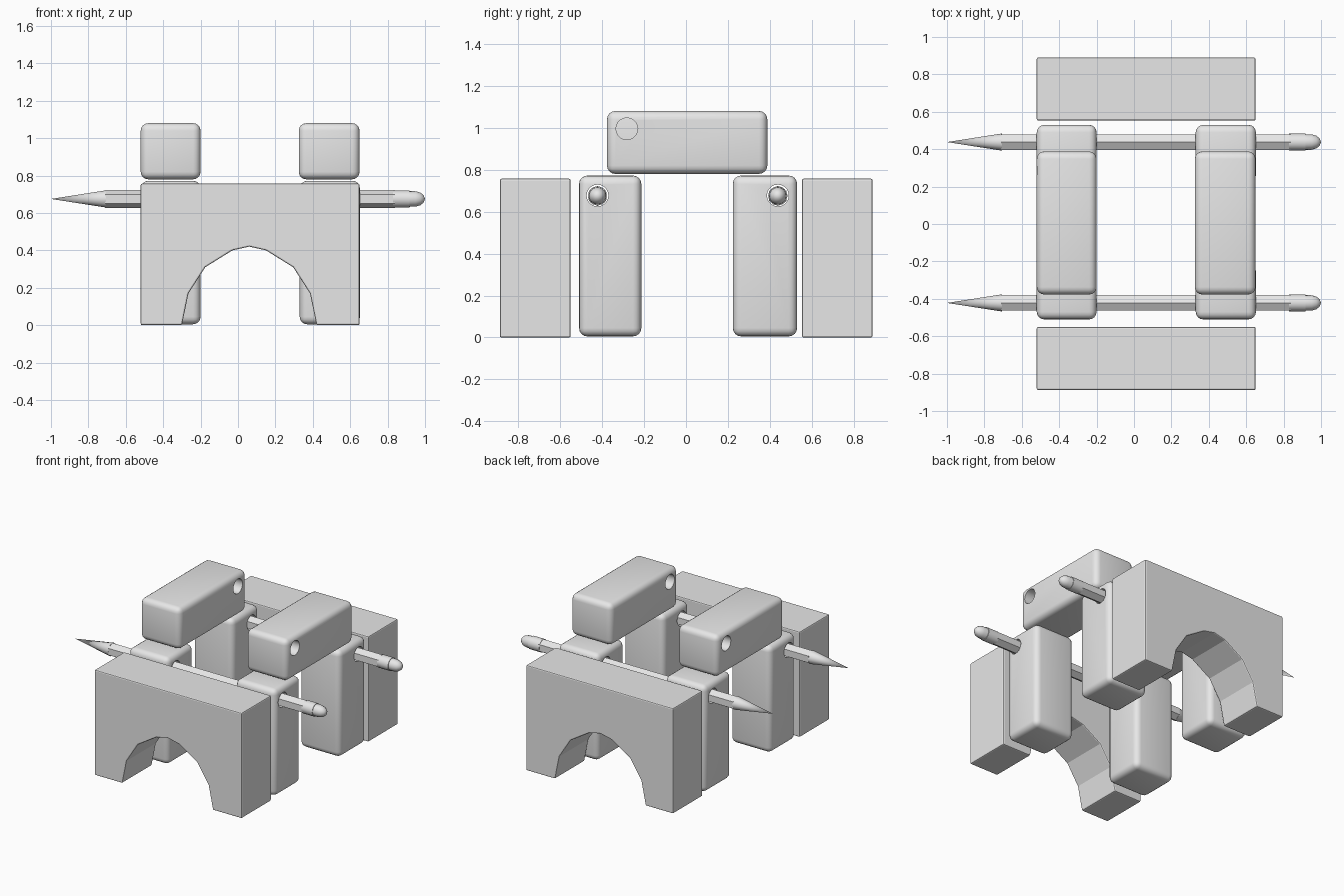
import bpy, bmesh, math
from mathutils import Matrix, Vector

if "Cube" in bpy.data.objects:
    bpy.data.objects.remove(bpy.data.objects["Cube"])

gray = bpy.data.materials.new("light gray")
gray.diffuse_color = (0.8, 0.8, 0.8, 1)
gray.use_nodes = True
gray.node_tree.nodes["Principled BSDF"].inputs["Base Color"].default_value = gray.diffuse_color


def finish(name, bm, angle=30):
    bmesh.ops.recalc_face_normals(bm, faces=bm.faces)
    me = bpy.data.meshes.new(name)
    bm.to_mesh(me)
    bm.free()
    ob = bpy.data.objects.new(name, me)
    bpy.context.collection.objects.link(ob)
    me.materials.append(gray)
    bpy.ops.object.select_all(action='DESELECT')
    ob.select_set(True)
    bpy.context.view_layer.objects.active = ob
    bpy.ops.object.shade_smooth_by_angle(angle=math.radians(angle))
    return ob


def lathe_x(name, profile, sides, y, z, phase=0.0):
    """Loft rings (x, radius) along x; zero radius makes a point."""
    bm = bmesh.new()
    rings = []
    for x, r in profile:
        if r == 0:
            rings.append([bm.verts.new((x, y, z))])
        else:
            rings.append([bm.verts.new((x, y + r * math.sin(phase + 2 * math.pi * i / sides),
                                        z + r * math.cos(phase + 2 * math.pi * i / sides)))
                          for i in range(sides)])
    for a, b in zip(rings, rings[1:]):
        for i in range(sides):
            j = (i + 1) % sides
            quad = [a[i % len(a)], a[j % len(a)], b[j % len(b)], b[i % len(b)]]
            bm.faces.new(list(dict.fromkeys(quad)))
    for ring in (rings[0], rings[-1]):
        if len(ring) > 2:
            bm.faces.new(ring)
    return finish(name, bm)


def drilled_block(name, lo, hi, hole_y, hole_z, bevel=0.04):
    """Rounded wooden block with a hole drilled along x."""
    lo, hi = Vector(lo), Vector(hi)
    bm = bmesh.new()
    bmesh.ops.create_cube(bm, size=1, matrix=Matrix.Translation((lo + hi) / 2)
                          @ Matrix.Diagonal((*(hi - lo), 1)))
    bmesh.ops.bevel(bm, geom=bm.edges[:], offset=bevel, segments=4,
                    profile=0.5, affect='EDGES')
    ob = finish(name, bm)
    cutter = lathe_x(name + "_drill", [(lo.x - 0.1, 0.052), (hi.x + 0.1, 0.052)],
                     20, hole_y, hole_z)
    cutter.hide_render = True
    mod = ob.modifiers.new("hole", 'BOOLEAN')
    mod.operation = 'DIFFERENCE'
    mod.solver = 'EXACT'
    mod.object = cutter
    bpy.context.view_layer.objects.active = ob
    bpy.ops.object.modifier_apply(modifier="hole")
    bpy.data.objects.remove(cutter)
    bpy.ops.object.select_all(action='DESELECT')
    ob.select_set(True)
    bpy.ops.object.shade_smooth_by_angle(angle=math.radians(30))


# Arch blocks at front and back
half = [(0.36, 0), (0.325, 0.17), (0.235, 0.31), (0.09, 0.40)]
arch = ([(0.06 - x, z) for x, z in half] + [(0.06, 0.42)]
        + [(0.06 + x, z) for x, z in reversed(half)])
outline = [(-0.52, 0)] + arch + [(0.65, 0), (0.65, 0.757), (-0.52, 0.757)]
for name, y0, y1 in (("front_arch_block", -0.888, -0.55), ("back_arch_block", 0.553, 0.89)):
    bm = bmesh.new()
    face = bm.faces.new([bm.verts.new((x, y0, z)) for x, z in outline])
    new = bmesh.ops.extrude_face_region(bm, geom=[face])["geom"]
    bmesh.ops.translate(bm, verts=[v for v in new if isinstance(v, bmesh.types.BMVert)],
                        vec=(0, y1 - y0, 0))
    bmesh.ops.recalc_face_normals(bm, faces=bm.faces)
    sharp = [e for e in bm.edges if e.calc_face_angle(0) > math.radians(40)]
    bmesh.ops.bevel(bm, geom=sharp, offset=0.008, segments=2, profile=0.5, affect='EDGES')
    finish(name, bm, 15)

# Upright posts and the pencils threaded through them
rows = (("front", -0.51, -0.213, -0.422), ("back", 0.223, 0.53, 0.438))
for row, y0, y1, py in rows:
    for side, x0, x1 in (("left", -0.52, -0.20), ("right", 0.33, 0.652)):
        drilled_block(f"{row}_{side}_post", (x0, y0, 0.005), (x1, y1, 0.772), py, 0.677)
    z = 0.675
    lathe_x(f"{row}_pencil_tip", [(-1.0, 0), (-0.705, 0.046)], 12, py, z)
    lathe_x(f"{row}_pencil_body", [(-0.71, 0.048), (0.84, 0.048)], 6, py, z)
    lathe_x(f"{row}_pencil_ferrule", [(0.83, 0.046), (0.918, 0.046)], 16, py, z)
    lathe_x(f"{row}_pencil_eraser",
            [(0.91, 0.042), (0.95, 0.041), (0.975, 0.034), (0.992, 0.02), (1.0, 0)], 16, py, z)

# Blocks lying across the posts, with holes at opposite ends
drilled_block("left_top_block", (-0.52, -0.377, 0.78), (-0.20, 0.388, 1.08), 0.285, 0.995)
drilled_block("right_top_block", (0.325, -0.377, 0.78), (0.65, 0.388, 1.08), -0.282, 0.995)
